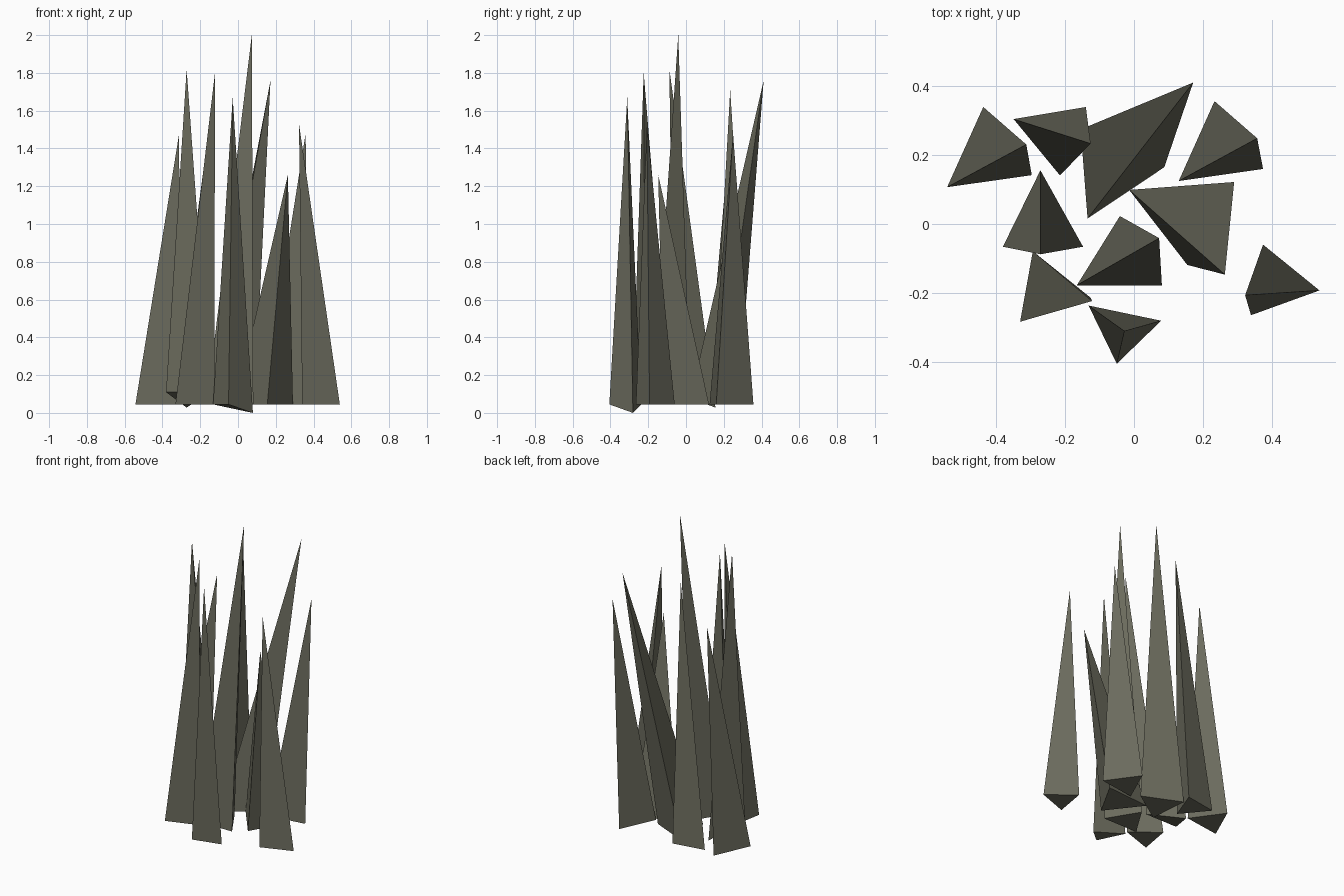
import bpy

if "Cube" in bpy.data.objects:
    bpy.data.objects.remove(bpy.data.objects["Cube"])

# one flat grey-olive colour
mat = bpy.data.materials.new("grey olive")
mat.diffuse_color = (0.147, 0.147, 0.110, 1)
mat.use_nodes = True
mat.node_tree.nodes["Principled BSDF"].inputs["Base Color"].default_value = mat.diffuse_color

GROUND = 0.045  # usual base height of a blade


def blade(name, a, b, c, tip, heights=(GROUND,) * 3):
    """Closed three-sided spike: triangular base a-b-c (counter-clockwise) leaning to tip."""
    verts = [(x, y, z) for (x, y), z in zip((a, b, c), heights)] + [tip]
    faces = [(2, 1, 0)] + [(i, (i + 1) % 3, 3) for i in range(3)]
    mesh = bpy.data.meshes.new(name)
    mesh.from_pydata(verts, [], faces)
    mesh.materials.append(mat)
    bpy.context.collection.objects.link(bpy.data.objects.new(name, mesh))


# back row
blade("blade_back_left", (-.543, .107), (-.297, .142), (-.438, .34), (-.313, .231, 1.47))
blade("blade_back_mid_left", (-.35, .305), (-.215, .141), (-.14, .34), (-.126, .234, 1.71))
blade("blade_back_leaning", (-.135, .016), (.088, .165), (-.155, .275), (.172, .411, 1.76))
blade("blade_back_right", (.13, .125), (.375, .16), (.234, .357), (.358, .249, 1.48))

# middle row
blade("blade_left", (-.381, -.066), (-.148, -.066), (-.272, .156), (-.272, -.088, 1.82),
      (.11, .11, .028))
blade("blade_centre_tall", (-.166, -.178), (.081, -.178), (-.041, .023), (.073, -.041, 2.0))
blade("blade_centre_right", (-.014, .099), (.155, -.119), (.291, .122), (.264, -.147, 1.26))

# front row
blade("blade_front_left", (-.331, -.284), (-.125, -.215), (-.294, -.079), (-.122, -.224, 1.80))
blade("blade_front", (-.132, -.237), (-.05, -.406), (.079, -.281), (-.028, -.311, 1.67),
      (GROUND, GROUND, 0))
blade("blade_front_right", (.34, -.265), (.539, -.193), (.375, -.06), (.323, -.207, 1.53))
